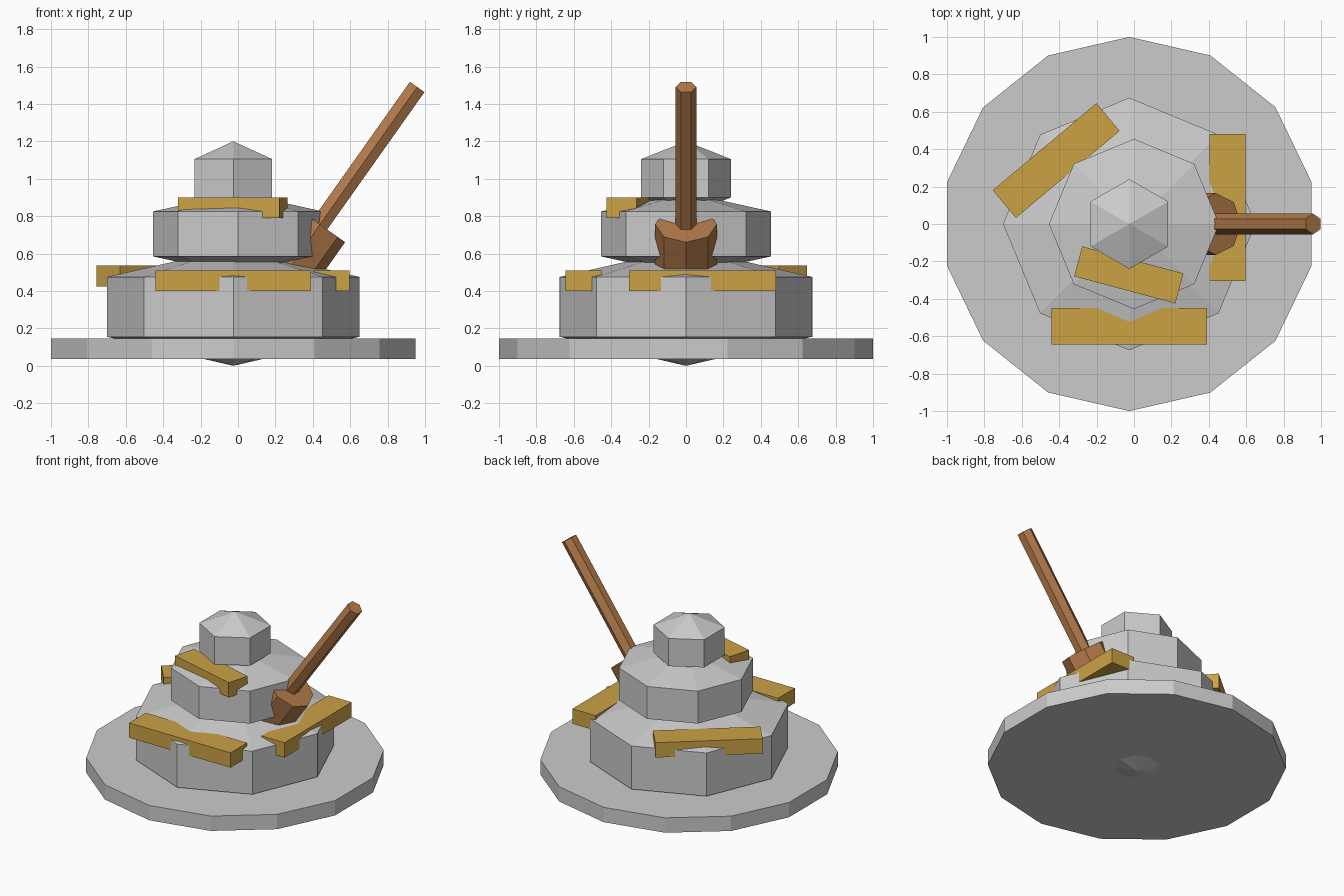
import bpy, bmesh, math
from mathutils import Matrix, Vector

if "Cube" in bpy.data.objects:
    bpy.data.objects.remove(bpy.data.objects["Cube"])


def material(name, rgb):
    m = bpy.data.materials.new(name)
    m.diffuse_color = (*rgb, 1)
    m.use_nodes = True
    m.node_tree.nodes["Principled BSDF"].inputs["Base Color"].default_value = m.diffuse_color
    return m


STONE = material("grey_stone", (0.60, 0.60, 0.60))
GOLD = material("golden_wood", (0.60, 0.365, 0.06))
BROWN = material("brown_wood", (0.46, 0.20, 0.07))


def finish(name, bm, mat, matrix=Matrix()):
    bm.transform(matrix)
    bmesh.ops.recalc_face_normals(bm, faces=bm.faces)
    mesh = bpy.data.meshes.new(name)
    bm.to_mesh(mesh)
    bm.free()
    mesh.materials.append(mat)
    obj = bpy.data.objects.new(name, mesh)
    bpy.context.collection.objects.link(obj)
    return obj


def prism(name, sides, radius, z0, z1, mat, tip0=0, tip1=0, matrix=Matrix()):
    """Upright prism with a vertex on +y; tips add pointed ends below / above."""
    bm = bmesh.new()
    angles = [math.pi / 2 + 2 * math.pi * i / sides for i in range(sides)]
    rings = [[bm.verts.new((radius * math.cos(a), radius * math.sin(a), z))
              for a in angles] for z in (z0, z1)]
    for i in range(sides):
        j = (i + 1) % sides
        bm.faces.new((rings[0][i], rings[0][j], rings[1][j], rings[1][i]))
    for ring, z, tip in ((rings[0], z0, -tip0), (rings[1], z1, tip1)):
        if tip:
            apex = bm.verts.new((0, 0, z + tip))
            for i in range(sides):
                bm.faces.new((ring[i], ring[(i + 1) % sides], apex))
        else:
            bm.faces.new(ring)
    return finish(name, bm, mat, matrix)


def plank(name, centre, length, width, angle):
    bm = bmesh.new()
    bmesh.ops.create_cube(bm, size=1)
    m = (Matrix.Translation(centre) @ Matrix.Rotation(math.radians(angle), 4, 'Z')
         @ Matrix.Diagonal((length, width, 0.11, 1)))
    return finish(name, bm, GOLD, m)


# Stone base and stacked tiers with pointed ends
shift = Matrix.Translation((-0.025, 0, 0))
prism("base_plate", 14, 1.0, 0.035, 0.145, STONE, matrix=shift)
prism("lower_tier", 8, 0.675, 0.155, 0.475, STONE, 0.155, 0.155, shift)
prism("middle_tier", 8, 0.455, 0.585, 0.825, STONE, 0.10, 0.10)
prism("top_tier", 6, 0.24, 0.90, 1.105, STONE, 0.095, 0.095, shift)

# Planks lying on the tiers
plank("front_plank", (-0.025, -0.547, 0.455), 0.83, 0.195, 0)
plank("right_plank", (0.50, 0.088, 0.455), 0.785, 0.19, 90)
plank("back_left_plank", (-0.416, 0.339, 0.48), 0.724, 0.193, 40)
plank("upper_plank", (-0.028, -0.272, 0.845), 0.56, 0.166, -15)

# Leaning handle in its socket
lean = Matrix.Translation((0.438, 0, 0.756)) @ Matrix.Rotation(math.radians(35.3), 4, 'Y')
prism("handle_socket", 8, 0.165, -0.30, 0.0, BROWN, matrix=lean)
prism("handle", 6, 0.055, -0.10, 0.90, BROWN, matrix=lean)
